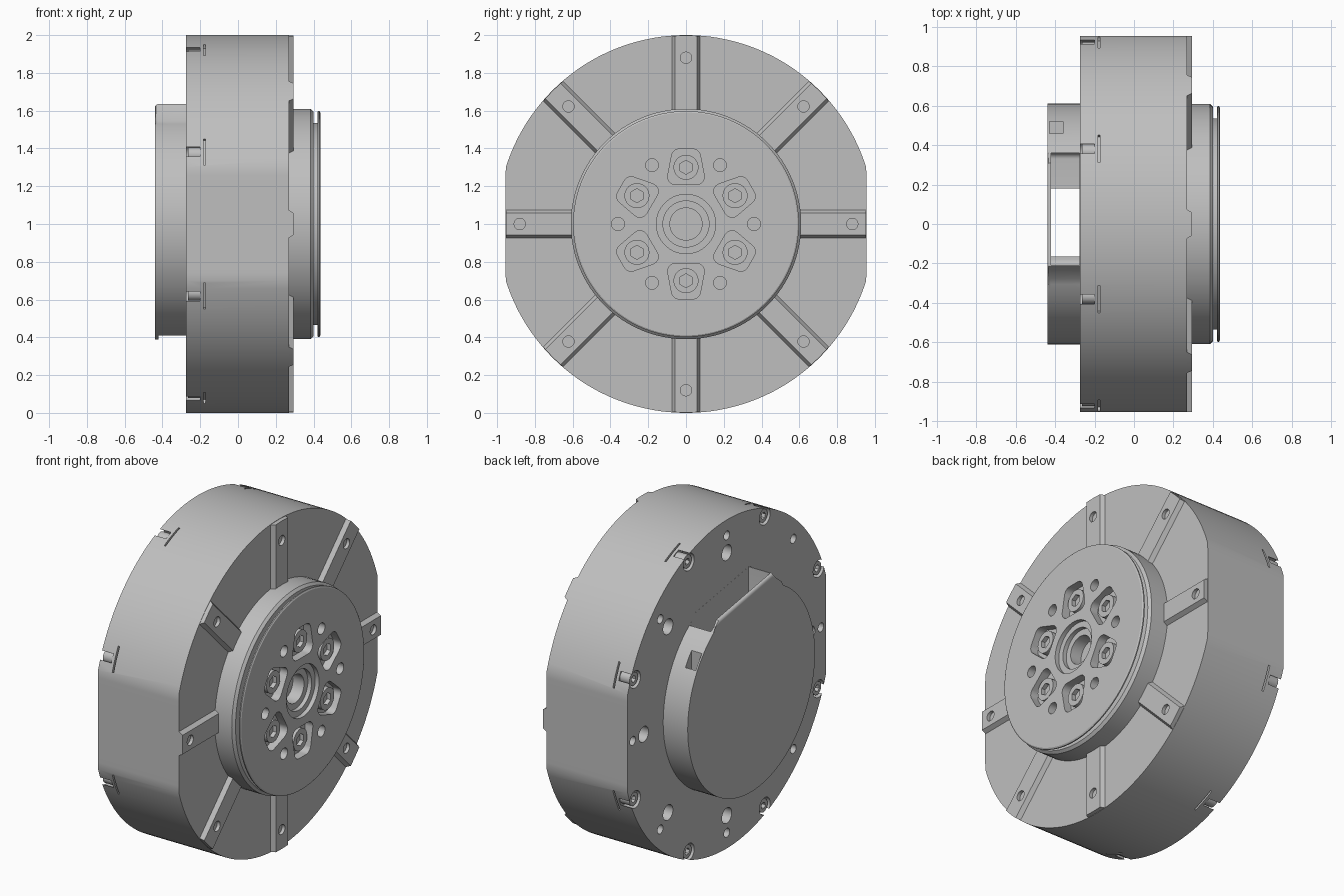
import bpy, bmesh
from math import sin, cos, pi, radians, atan2
from mathutils import Vector

if "Cube" in bpy.data.objects:
    bpy.data.objects.remove(bpy.data.objects["Cube"], do_unlink=True)

metal = bpy.data.materials.new("grey metal")
metal.use_nodes = True
metal.diffuse_color = (0.52, 0.52, 0.52, 1)
metal.node_tree.nodes["Principled BSDF"].inputs["Base Color"].default_value = (0.52, 0.52, 0.52, 1)

CZ = 1.0  # height of the axle, which runs along x


def polar(r, deg):
    return Vector((r * cos(radians(deg)), r * sin(radians(deg))))


def circle(centre, r, n=24, turn=0):
    return [centre + polar(r, turn + 360 * i / n) for i in range(n)]


def turned(pts, deg):
    """Rotate a (radial, sideways) outline about the axle."""
    c, s = cos(radians(deg)), sin(radians(deg))
    return [Vector((p[0] * c - p[1] * s, p[0] * s + p[1] * c)) for p in pts]


def box(a0, a1, b0, b1):
    return [Vector(p) for p in ((a0, b0), (a1, b0), (a1, b1), (a0, b1))]


def rounded(corners, r, steps=6):
    """Round the corners of a convex outline by growing it."""
    out, n = [], len(corners)
    for i, p in enumerate(corners):
        a, b = p - corners[i - 1], corners[(i + 1) % n] - p
        start, end = atan2(-a.x, a.y), atan2(-b.x, b.y)
        sweep = (end - start) % (2 * pi)
        for k in range(steps + 1):
            t = start + sweep * k / steps
            out.append(p + Vector((cos(t), sin(t))) * r)
    return out


def prism(bm, outline, x0, x1, top=None):
    """Extrude a (y, z) outline along x, with an optional second end outline."""
    a = [bm.verts.new((x0, p[0], p[1] + CZ)) for p in outline]
    b = [bm.verts.new((x1, p[0], p[1] + CZ)) for p in (top or outline)]
    bm.faces.new(a[::-1])
    bm.faces.new(b)
    for i in range(len(a)):
        j = (i + 1) % len(a)
        bm.faces.new((a[i], a[j], b[j], b[i]))


def finish(name, bm):
    bmesh.ops.recalc_face_normals(bm, faces=bm.faces[:])
    me = bpy.data.meshes.new(name)
    bm.to_mesh(me)
    bm.free()
    me.materials.append(metal)
    ob = bpy.data.objects.new(name, me)
    bpy.context.collection.objects.link(ob)
    return ob


def prisms(name, items):
    bm = bmesh.new()
    for item in items:
        prism(bm, *item)
    return finish(name, bm)


def boolean(ob, items, operation="DIFFERENCE"):
    cutter = prisms("cutter", items)
    cutter.hide_render = True
    mod = ob.modifiers.new("cut", "BOOLEAN")
    mod.operation, mod.solver, mod.object = operation, "EXACT", cutter
    bpy.context.view_layer.objects.active = ob
    bpy.ops.object.modifier_apply(modifier=mod.name)
    bpy.data.objects.remove(cutter, do_unlink=True)


EIGHTHS = [45 * k for k in range(8)]
RIM = [22.5 + a for a in EIGHTHS]
SIXTHS = [30 + 60 * k for k in range(6)]


def drum(r=1.0, flat=0.955):
    return [Vector((max(-flat, min(flat, p.x)), p.y)) for p in circle(Vector((0, 0)), r, 144)]


# Main drum with two flat sides and softened end edges
body = prisms("drum_body", [(drum(), -0.275, 0.27)])
rear_cuts = [(circle(polar(0.955, a), 0.052), -0.3, -0.2) for a in RIM]
rear_cuts += [(turned(box(0.975, 1.1, -0.075, 0.075), a), -0.182, -0.172) for a in RIM]
rear_cuts += [(circle(polar(0.905, a), 0.027, 16), -0.3, -0.22) for a in EIGHTHS]
rear_cuts += [(circle(polar(0.80, a), 0.047), -0.3, -0.2) for a in EIGHTHS if a not in (135, 225)]
boolean(body, rear_cuts)

# Raised radial ribs on the front, trimmed to the drum outline
low, high = box(0.55, 1.1, -0.078, 0.078), box(0.55, 1.1, -0.058, 0.058)
ribs = prisms("radial_ribs", [(turned(low, a), 0.262, 0.295, turned(high, a)) for a in EIGHTHS])
boolean(ribs, [(drum(0.998, 0.953), 0.2, 0.4)], "INTERSECT")
boolean(ribs, [(circle(polar(0.88, a), 0.03), 0.275, 0.4) for a in EIGHTHS])

# Turned output hub with groove, thin flange and stepped centre bore
profile = [(0.2, 0), (0.2, 0.61), (0.385, 0.61), (0.4, 0.595), (0.4, 0.535), (0.42, 0.535),
           (0.42, 0.59), (0.424, 0.598), (0.431, 0.598), (0.436, 0.59), (0.436, 0.157),
           (0.41, 0.157), (0.41, 0.122), (0.385, 0.122), (0.385, 0.085), (0.31, 0.085), (0.31, 0)]
bm = bmesh.new()
verts = [bm.verts.new((x, 0, r + CZ)) for x, r in profile]
edges = [bm.edges.new(pair) for pair in zip(verts, verts[1:])]
bmesh.ops.spin(bm, geom=verts + edges, cent=(0, 0, CZ), axis=(1, 0, 0), angle=2 * pi, steps=96)
bmesh.ops.remove_doubles(bm, verts=bm.verts[:], dist=0.0001)
hub = finish("output_hub", bm)
pocket = rounded([Vector(p) for p in ((0.25, -0.055), (0.355, -0.035), (0.355, 0.035), (0.25, 0.055))], 0.042)
hub_cuts = [(turned(pocket, a), 0.385, 0.5) for a in SIXTHS]
hub_cuts += [(circle(polar(0.36, a + 30), 0.034), 0.36, 0.5) for a in SIXTHS]
boolean(hub, hub_cuts)

# Socket screws in the hub pockets
screws = prisms("hub_screws", [(circle(polar(0.3, a), 0.066, 32), 0.37, 0.42,) for a in SIXTHS])
boolean(screws, [(circle(polar(0.3, a), 0.037, 6, a), 0.395, 0.5) for a in SIXTHS])

# Socket bolts in the rim notches
bolts = prisms("rim_bolts", [(circle(polar(0.955, a), 0.04), -0.265, -0.19) for a in RIM])
boolean(bolts, [(circle(polar(0.955, a), 0.021, 6, a), -0.3, -0.24) for a in RIM])

# Rear cover, round but with a straight edge over its cable opening
arc = [polar(0.612, a) for a in range(0, 360, 3)]
outline = [p for p in arc if not (p.y > 0 and -0.25 < p.x < 0.32)]
after = next(i for i, p in enumerate(outline) if p.x <= -0.25)
outline[after:after] = [Vector((0.31, 0.55)), Vector((-0.215, 0.635))]
bm = bmesh.new()
prism(bm, outline, -0.44, -0.27)
rim = [e for e in bm.edges if all(v.co.x < -0.43 for v in e.verts)]
bmesh.ops.bevel(bm, geom=rim, offset=0.018, segments=4, profile=0.5, affect="EDGES")
cover = finish("rear_cover", bm)
boolean(cover, [(box(-0.165, 0.18, -0.8, 0.8), -0.42, -0.2755)])
opening = rounded(box(-0.18, 0.33, 0.42, 0.9), 0.03)
boolean(cover, [(opening, -0.42, -0.2755)])
boolean(cover, [(box(0.46, 0.52, 0.27, 0.42), -0.43, -0.36)])

# Smooth round walls, keep machined edges sharp
bpy.ops.object.select_all(action="DESELECT")
for ob in (body, ribs, hub, screws, bolts, cover):
    ob.select_set(True)
bpy.context.view_layer.objects.active = body
bpy.ops.object.shade_smooth_by_angle(angle=radians(30))
